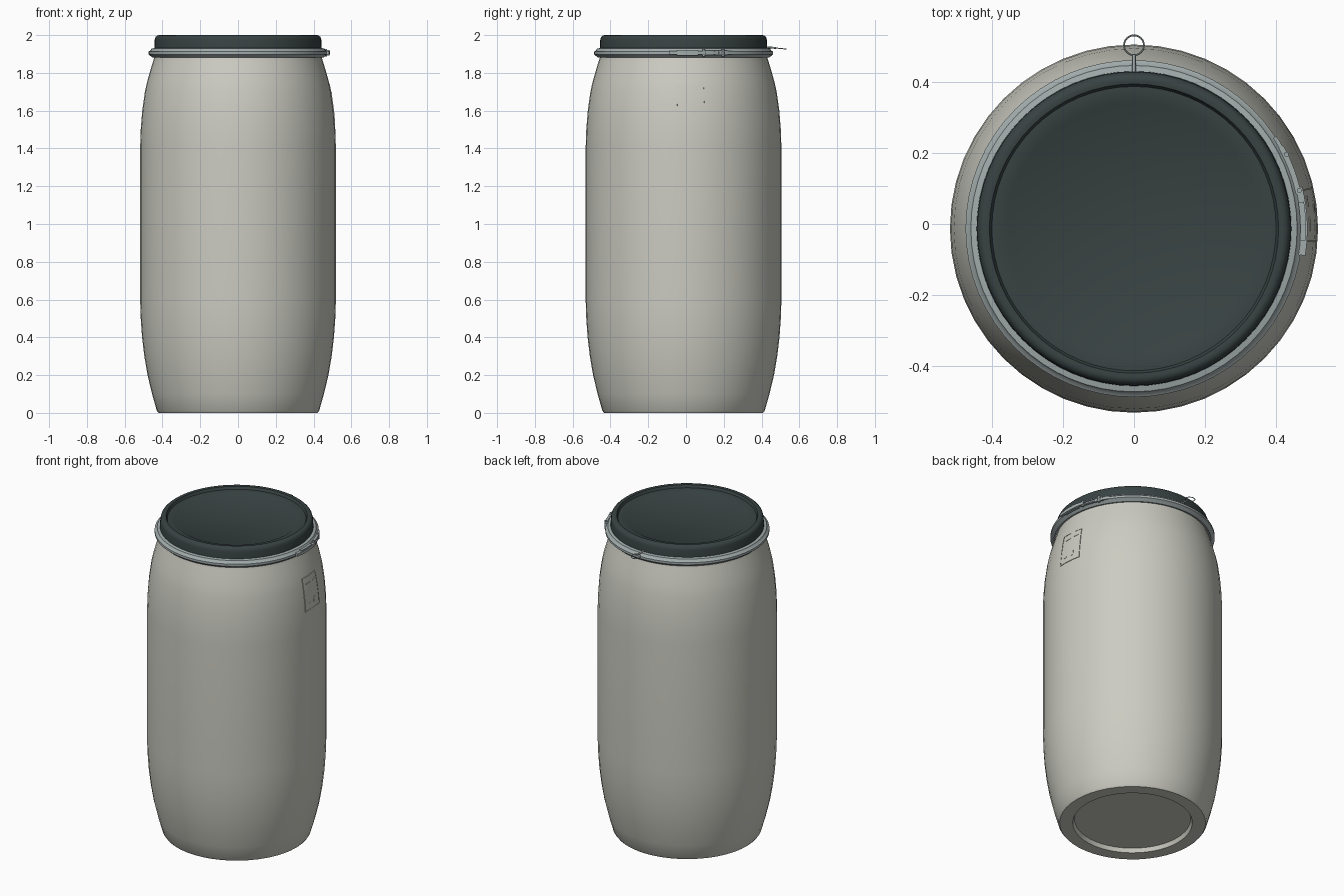
import bpy, bmesh
from math import sin, cos, pi, radians, asin
from mathutils import Vector

if "Cube" in bpy.data.objects:
    bpy.data.objects.remove(bpy.data.objects["Cube"])

CY = -0.013  # drum axis in y


def mat(name, rgb):
    m = bpy.data.materials.new(name)
    m.diffuse_color = (*rgb, 1)
    m.use_nodes = True
    m.node_tree.nodes["Principled BSDF"].inputs["Base Color"].default_value = m.diffuse_color
    return m


PLASTIC = mat("pale_plastic", (0.60, 0.60, 0.54))
DARK = mat("dark_plastic", (0.04, 0.055, 0.055))
STEEL = mat("steel", (0.36, 0.41, 0.41))


def finish(name, bm, material, angle=35):
    bmesh.ops.recalc_face_normals(bm, faces=bm.faces)
    me = bpy.data.meshes.new(name)
    bm.to_mesh(me)
    bm.free()
    ob = bpy.data.objects.new(name, me)
    bpy.context.collection.objects.link(ob)
    me.materials.append(material)
    bpy.ops.object.select_all(action='DESELECT')
    ob.select_set(True)
    bpy.context.view_layer.objects.active = ob
    bpy.ops.object.shade_smooth_by_angle(angle=radians(angle))
    return ob


def lathe(name, profile, material, n=48, closed=False, angle=35):
    bm = bmesh.new()
    vs = [bm.verts.new((r, 0, z)) for r, z in profile]
    es = [bm.edges.new(p) for p in zip(vs, vs[1:])]
    if closed:
        es.append(bm.edges.new((vs[-1], vs[0])))
    bmesh.ops.spin(bm, geom=vs + es, cent=(0, 0, 0), axis=(0, 0, 1),
                   angle=2 * pi, steps=n, use_merge=True)
    bmesh.ops.remove_doubles(bm, verts=bm.verts, dist=1e-5)
    bmesh.ops.translate(bm, verts=bm.verts, vec=(0, CY, 0))
    return finish(name, bm, material, angle)


def shell(name, a0, a1, z0, z1, rin, rout, material, na=8, nz=1):
    """Curved slab around the drum axis; rin and rout are functions of z."""
    bm = bmesh.new()
    def grid(rf):
        return [[bm.verts.new((rf(z) * cos(a), CY + rf(z) * sin(a), z))
                 for z in (z0 + (z1 - z0) * j / nz for j in range(nz + 1))]
                for a in (a0 + (a1 - a0) * i / na for i in range(na + 1))]
    gi, go = grid(rin), grid(rout)
    for i in range(na):
        for g in (gi, go):
            for j in range(nz):
                bm.faces.new((g[i][j], g[i + 1][j], g[i + 1][j + 1], g[i][j + 1]))
        for j in (0, nz):
            bm.faces.new((gi[i][j], gi[i + 1][j], go[i + 1][j], go[i][j]))
    for i in (0, na):
        for j in range(nz):
            bm.faces.new((gi[i][j], gi[i][j + 1], go[i][j + 1], go[i][j]))
    return finish(name, bm, material)


def rod(name, p, q, radius, material, n=12):
    p, q = Vector(p), Vector(q)
    bm = bmesh.new()
    bmesh.ops.create_cone(bm, cap_ends=True, segments=n, radius1=radius,
                          radius2=radius, depth=(q - p).length)
    rot = (q - p).to_track_quat('Z', 'Y')
    for v in bm.verts:
        v.co = rot @ v.co + (p + q) / 2
    return finish(name, bm, material)


# Drum body with recessed base
side = [(0.421, 0.0), (0.43, 0.012), (0.455, 0.10), (0.479, 0.20), (0.496, 0.30),
        (0.508, 0.40), (0.515, 0.50), (0.518, 0.59), (0.518, 1.41), (0.515, 1.50),
        (0.507, 1.60), (0.493, 1.70), (0.482, 1.75), (0.468, 1.80), (0.450, 1.86),
        (0.442, 1.885), (0.44, 1.91)]
lathe("drum_body", [(0, 0.025), (0.335, 0.025), (0.345, 0.0)] + side + [(0, 1.91)], PLASTIC)


def body_r(z):
    for (r0, z0), (r1, z1) in zip(side, side[1:]):
        if z0 <= z <= z1:
            return r0 + (r1 - r0) * (z - z0) / (z1 - z0)


# Lid with raised rim and stepped top
lathe("lid", [(0, 1.90), (0.452, 1.90), (0.452, 1.92), (0.443, 1.926), (0.441, 1.975),
              (0.437, 1.99), (0.428, 1.998), (0.418, 2.0), (0.407, 1.998), (0.402, 1.985),
              (0.400, 1.982), (0.360, 1.982), (0.352, 1.977), (0, 1.977)], DARK, 64, angle=50)

# Clamping band
lathe("clamp_band", [(0.438, 1.884), (0.454, 1.881), (0.464, 1.890), (0.474, 1.898),
                     (0.474, 1.912), (0.463, 1.919), (0.459, 1.928), (0.440, 1.932)],
      STEEL, 64, closed=True, angle=50)


def clamp(name, d0, d1, z0, z1, r0, r1):
    return shell(name, radians(d0), radians(d1), z0, z1, lambda z: r0, lambda z: r1, STEEL)


# Lever latch on the right side
clamp("latch_lever", -9, 14, 1.897, 1.915, 0.468, 0.488)
clamp("latch_grip", -4, 9, 1.893, 1.921, 0.468, 0.484)
clamp("latch_link_upper", 12, 29, 1.912, 1.919, 0.466, 0.481)
clamp("latch_link_lower", 12, 29, 1.894, 1.901, 0.466, 0.481)
clamp("latch_anchor", 23, 33, 1.897, 1.916, 0.466, 0.478)
for k, deg in enumerate((13, 26)):
    a = radians(deg)
    x, y = 0.477 * cos(a), CY + 0.477 * sin(a)
    rod(f"latch_pin_{k}", (x, y, 1.888), (x, y, 1.926), 0.007, STEEL)

# Pull ring and its stem at the back
rod("pull_stem", (0, 0.42, 1.936), (0, 0.477, 1.932), 0.005, STEEL)
bpy.ops.mesh.primitive_torus_add(location=(0, 0.503, 1.929), rotation=(radians(-6), 0, 0),
                                 major_radius=0.028, minor_radius=0.0025,
                                 major_segments=32, minor_segments=8)
ring = bpy.context.object
ring.name = "pull_ring"
ring.data.materials.append(STEEL)
bpy.ops.object.shade_smooth_by_angle(angle=radians(40))


# Raised label panel following the body, with a border and plain bars
def panel(name, y0, y1, z0, z1, lift):
    a0, a1 = (asin((y - CY) / 0.50) for y in (y0, y1))
    return shell(name, a0, a1, z0, z1, lambda z: body_r(z) - 0.003,
                 lambda z: body_r(z) + lift, PLASTIC, 6, 4)


panel("label_panel", -0.05, 0.10, 1.537, 1.74, 0.0015)
for k, b in enumerate([(-0.05, 0.10, 1.537, 1.541), (-0.05, 0.10, 1.736, 1.74),
                       (-0.05, -0.046, 1.537, 1.74), (0.096, 0.10, 1.537, 1.74)]):
    panel(f"label_border_{k}", *b, 0.003)
for k, b in enumerate([(-0.02, 0.02, 1.695, 1.701), (0.05, 0.08, 1.70, 1.706),
                       (-0.02, 0.0, 1.572, 1.58), (0.035, 0.055, 1.57, 1.60)]):
    panel(f"label_bar_{k}", *b, 0.003)
